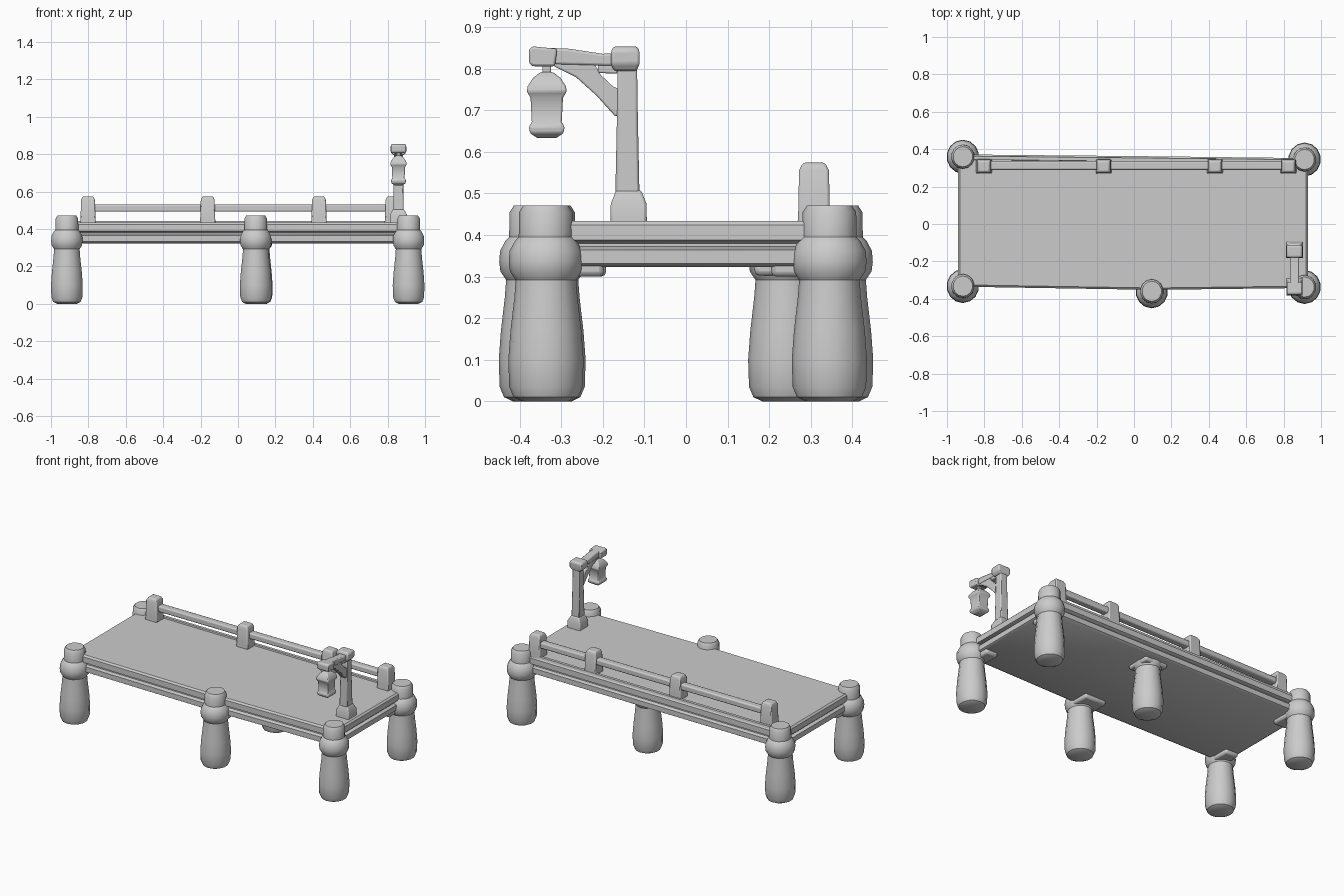
import bpy, bmesh, math
from mathutils import Vector

if "Cube" in bpy.data.objects:
    bpy.data.objects.remove(bpy.data.objects["Cube"])

grey = bpy.data.materials.new("plain grey")
grey.diffuse_color = (0.6, 0.6, 0.6, 1)
grey.use_nodes = True
grey.node_tree.nodes["Principled BSDF"].inputs["Base Color"].default_value = grey.diffuse_color


def finish(name, bm, bevel=0.0):
    """Turn a bmesh into a named, softly bevelled object."""
    bmesh.ops.recalc_face_normals(bm, faces=bm.faces)
    me = bpy.data.meshes.new(name)
    bm.to_mesh(me)
    bm.free()
    ob = bpy.data.objects.new(name, me)
    bpy.context.collection.objects.link(ob)
    me.materials.append(grey)
    if bevel:
        mod = ob.modifiers.new("bevel", 'BEVEL')
        mod.width, mod.segments = bevel, 2
        mod.limit_method, mod.angle_limit = 'ANGLE', math.radians(35)
    bpy.ops.object.select_all(action='DESELECT')
    ob.select_set(True)
    bpy.context.view_layer.objects.active = ob
    bpy.ops.object.shade_smooth_by_angle(angle=math.radians(35))
    return ob


def loft(name, rings, bevel=0.0):
    """Skin a stack of equal rings and cap both ends."""
    bm = bmesh.new()
    vs = [[bm.verts.new(p) for p in ring] for ring in rings]
    n = len(vs[0])
    for a, b in zip(vs, vs[1:]):
        for i in range(n):
            j = (i + 1) % n
            bm.faces.new((a[i], a[j], b[j], b[i]))
    bm.faces.new(vs[0][::-1])
    bm.faces.new(vs[-1])
    return finish(name, bm, bevel)


def lathe(name, x, y, profile, sides=14, sy=1.0):
    ang = [2 * math.pi * (i + 0.5) / sides for i in range(sides)]
    return loft(name, [[(x + r * math.cos(a), y + sy * r * math.sin(a), z)
                        for a in ang] for r, z in profile])


def box(name, lo, hi, bevel=0.008):
    (x0, y0, z0), (x1, y1, z1) = lo, hi
    return loft(name, [[(x0, y0, z), (x1, y0, z), (x1, y1, z), (x0, y1, z)]
                       for z in (z0, z1)], bevel)


def tower(name, x, y, levels, bevel=0.006):
    """Square column from (half x, half y, z) levels."""
    return loft(name, [[(x - a, y - b, z), (x + a, y - b, z), (x + a, y + b, z),
                        (x - a, y + b, z)] for a, b, z in levels], bevel)


def side_plate(name, pts, x, half, bevel=0.006):
    """Extrude a (y, z) outline across x."""
    return loft(name, [[(xx, y, z) for y, z in pts] for xx in (x - half, x + half)], bevel)


# deck slab: outline with a grooved edge
outline = [(-0.94, -0.335), (0.1, -0.352), (0.93, -0.342), (0.93, 0.352), (0.1, 0.362), (-0.94, 0.372)]
edge = [(0.015, 0.323), (0.0, 0.332), (0.0, 0.364), (0.018, 0.372),
        (0.018, 0.38), (0.0, 0.388), (0.0, 0.424), (0.01, 0.434)]
loft("deck", [[(x - math.copysign(d, x) * (abs(x) > 0.5), y - math.copysign(d, y), z)
               for x, y in outline] for d, z in edge])

# raised lip along the back of the deck
loft("back_lip", [[(x, yo - 0.03, 0.42), (x, yo - 0.003, 0.42), (x, yo - 0.008, 0.443), (x, yo - 0.026, 0.443)]
                  for x, yo in ((-0.9, 0.371), (0.9, 0.352))])

# mooring posts
post_profile = [(0.055, 0.0), (0.075, 0.01), (0.085, 0.035), (0.087, 0.1), (0.082, 0.17),
                (0.073, 0.25), (0.07, 0.292), (0.083, 0.312), (0.086, 0.335), (0.084, 0.362),
                (0.072, 0.385), (0.063, 0.395), (0.062, 0.455), (0.052, 0.471)]
posts = {"front_left_post": (-0.915, -0.332), "front_middle_post": (0.095, -0.36),
         "front_right_post": (0.912, -0.337), "back_left_post": (-0.915, 0.36),
         "back_right_post": (0.912, 0.345)}
for name, (x, y) in posts.items():
    lathe(name, x, y, post_profile, sy=1.04)
    # bracket under the deck, reaching inward from each post
    s = -1 if y > 0 else 1
    ya, yb = sorted((y, y + s * 0.14))
    box(name.replace("post", "bracket"), (max(x - 0.075, -0.93), ya, 0.3),
        (min(x + 0.075, 0.92), yb, 0.36), 0.012)

# back middle post, standing fully under the deck
lathe("back_middle_post", 0.1, 0.24, [p for p in post_profile if p[1] < 0.34], sy=1.04)
box("back_middle_bracket", (0.02, 0.165, 0.302), (0.18, 0.32, 0.335), 0.012)

# railing
for i, x in enumerate((-0.802, -0.162, 0.433, 0.826)):
    tower(f"railing_post_{i + 1}", x, 0.308, [(0.043, 0.04, 0.42), (0.04, 0.038, 0.455),
                                            (0.037, 0.036, 0.555), (0.028, 0.027, 0.574)])
box("rail", (-0.8, 0.29, 0.492), (0.83, 0.336, 0.53))

# lamp post with foot, upright and head
LX = 0.858
tower("lamp_foot", LX, -0.138, [(0.046, 0.044, 0.42), (0.045, 0.043, 0.475), (0.028, 0.03, 0.508)])
tower("lamp_upright", LX, -0.141, [(0.028, 0.029, 0.5), (0.025, 0.025, 0.69), (0.024, 0.023, 0.82)])
tower("lamp_head", LX, -0.146, [(0.03, 0.028, 0.795), (0.042, 0.034, 0.812), (0.042, 0.034, 0.845),
                                (0.034, 0.027, 0.854)])

# arm, its wider tip and the curved brace
side_plate("lamp_arm", [(-0.37, 0.812), (-0.16, 0.806), (-0.16, 0.838), (-0.2, 0.836),
                        (-0.28, 0.848), (-0.37, 0.852)], LX, 0.024)
side_plate("lamp_arm_tip", [(-0.378, 0.814), (-0.37, 0.806), (-0.315, 0.806), (-0.31, 0.848),
                            (-0.37, 0.854), (-0.378, 0.846)], LX, 0.04)
side_plate("lamp_brace", [(-0.158, 0.69), (-0.17, 0.685), (-0.215, 0.735), (-0.265, 0.78),
                          (-0.318, 0.806), (-0.318, 0.82), (-0.222, 0.815), (-0.205, 0.785),
                          (-0.175, 0.757), (-0.158, 0.75)], LX, 0.02, 0.004)
side_plate("lamp_brace_tie", [(-0.212, 0.79), (-0.165, 0.788), (-0.165, 0.812), (-0.212, 0.812)],
           LX, 0.02, 0.004)

# hanging lantern
tower("lantern", LX, -0.335, [(0.022, 0.022, 0.633), (0.038, 0.04, 0.645), (0.04, 0.043, 0.66),
                              (0.033, 0.036, 0.672), (0.035, 0.039, 0.73), (0.044, 0.048, 0.745),
                              (0.042, 0.046, 0.758), (0.03, 0.033, 0.778), (0.014, 0.015, 0.792)], 0.004)
tower("lantern_hook", LX, -0.335, [(0.01, 0.01, 0.785), (0.01, 0.01, 0.815)], 0.003)
